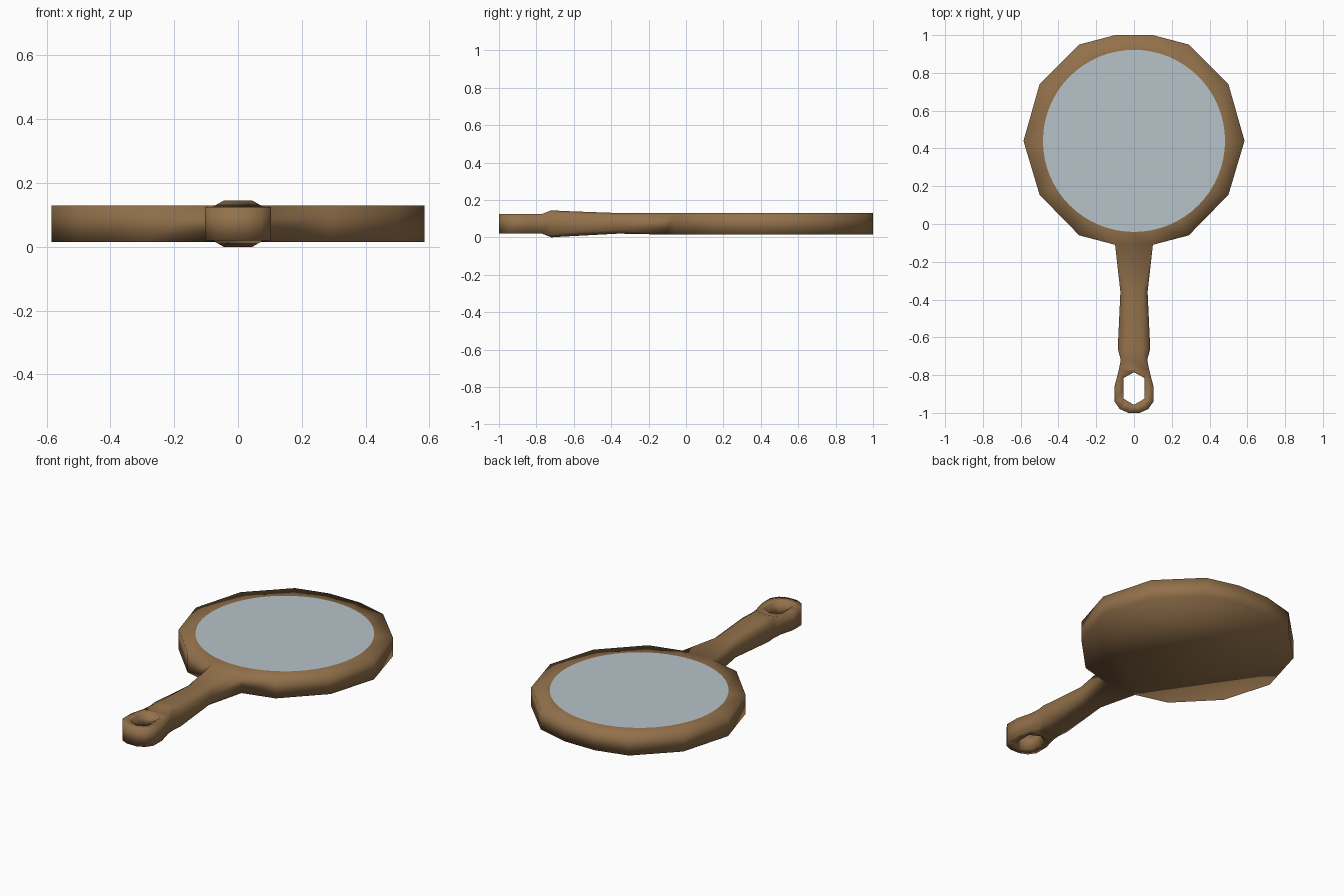
import bpy, bmesh, math
from mathutils import Vector

if "Cube" in bpy.data.objects:
    bpy.data.objects.remove(bpy.data.objects["Cube"])


def material(name, rgb):
    m = bpy.data.materials.new(name)
    m.diffuse_color = (*rgb, 1)
    m.use_nodes = True
    m.node_tree.nodes["Principled BSDF"].inputs["Base Color"].default_value = m.diffuse_color
    return m


wood = material("warm_wood", (0.29, 0.165, 0.07))
glass = material("pale_glass", (0.47, 0.54, 0.58))
CENTRE = Vector((0, 0.44))
Z0, Z1 = 0.015, 0.13


def finish(bm, name, mat):
    bmesh.ops.remove_doubles(bm, verts=bm.verts[:], dist=0.0005)
    bmesh.ops.recalc_face_normals(bm, faces=bm.faces[:])
    for f in bm.faces:
        f.smooth = True
    me = bpy.data.meshes.new(name)
    bm.to_mesh(me)
    bm.free()
    me.materials.append(mat)
    ob = bpy.data.objects.new(name, me)
    bpy.context.collection.objects.link(ob)
    return ob


def mirrored(half):
    # outline of both sides, walking down the right and back up the left
    return half + [(-x, y) for x, y in reversed(half) if x > 0]


bm = bmesh.new()


def ring(points, z):
    return [bm.verts.new((x, y, z)) for x, y in points]


def bridge(a, b, skip=()):
    n = len(a)
    for i in range(n):
        if i not in skip:
            j = (i + 1) % n
            bm.faces.new((a[i], a[j], b[j], b[i]))


# Round frame: faceted rim, flat front and back, open where the handle joins
rim = mirrored([(0.1, 1), (0.29, 0.95), (0.5, 0.74), (0.585, 0.44),
                (0.5, 0.155), (0.29, -0.06), (0.1, -0.11)])
seat = [CENTRE + (Vector(p) - CENTRE).normalized() * 0.47 for p in rim]
top, bottom, inner = ring(rim, Z1), ring(rim, Z0), ring(seat, Z1)
bridge(top, bottom, skip=(6,))
bridge(top, inner)
bm.faces.new(inner)
bm.faces.new(bottom)

# Handle: (y, half width, half width of flat, bottom, top, chamfer)
sections = [(-0.11, 0.1, 0.1, Z0, Z1, 0),
            (-0.36, 0.072, 0.045, 0.02, 0.13, 0.02),
            (-0.66, 0.086, 0.045, 0.004, 0.141, 0.02),
            (-0.72, 0.07, 0.045, 0.0, 0.145, 0.015),
            (-0.77, 0.08, 0.08, 0.02, 0.125, 0)]
loops = []
for y, w, t, lo, hi, c in sections:
    right = [(t, hi), (w, hi - c), (w, lo + c), (t, lo)]
    left = [(-x, z) for x, z in reversed(right)]
    loops.append([bm.verts.new((x, y, z)) for x, z in right + left])
for a, b in zip(loops, loops[1:]):
    bridge(a, b)

# Hanging loop with a hexagonal hole
outer = mirrored([(0, -0.77), (0.08, -0.77), (0.103, -0.86), (0.103, -0.94),
                  (0.075, -0.98), (0.03, -1.0)])
hole = mirrored([(0, -0.785), (0.055, -0.815), (0.055, -0.87), (0.055, -0.925),
                 (0.03, -0.94), (0.004, -0.955)])
ot, ob_, ht, hb = ring(outer, 0.125), ring(outer, 0.02), ring(hole, 0.125), ring(hole, 0.02)
bridge(ot, ob_, skip=(0, len(outer) - 1))
bridge(ot, ht)
bridge(ob_, hb)
bridge(ht, hb)
finish(bm, "frame_and_handle", wood)

# Mirror glass: thin round plate on the front
bm = bmesh.new()
bmesh.ops.create_circle(bm, cap_ends=True, segments=64, radius=0.482)
bmesh.ops.translate(bm, verts=bm.verts[:], vec=(0, CENTRE.y, Z1 + 0.002))
plate = finish(bm, "mirror_glass", glass)
for p in plate.data.polygons:
    p.use_smooth = False
    if p.normal.z < 0:
        p.flip()
